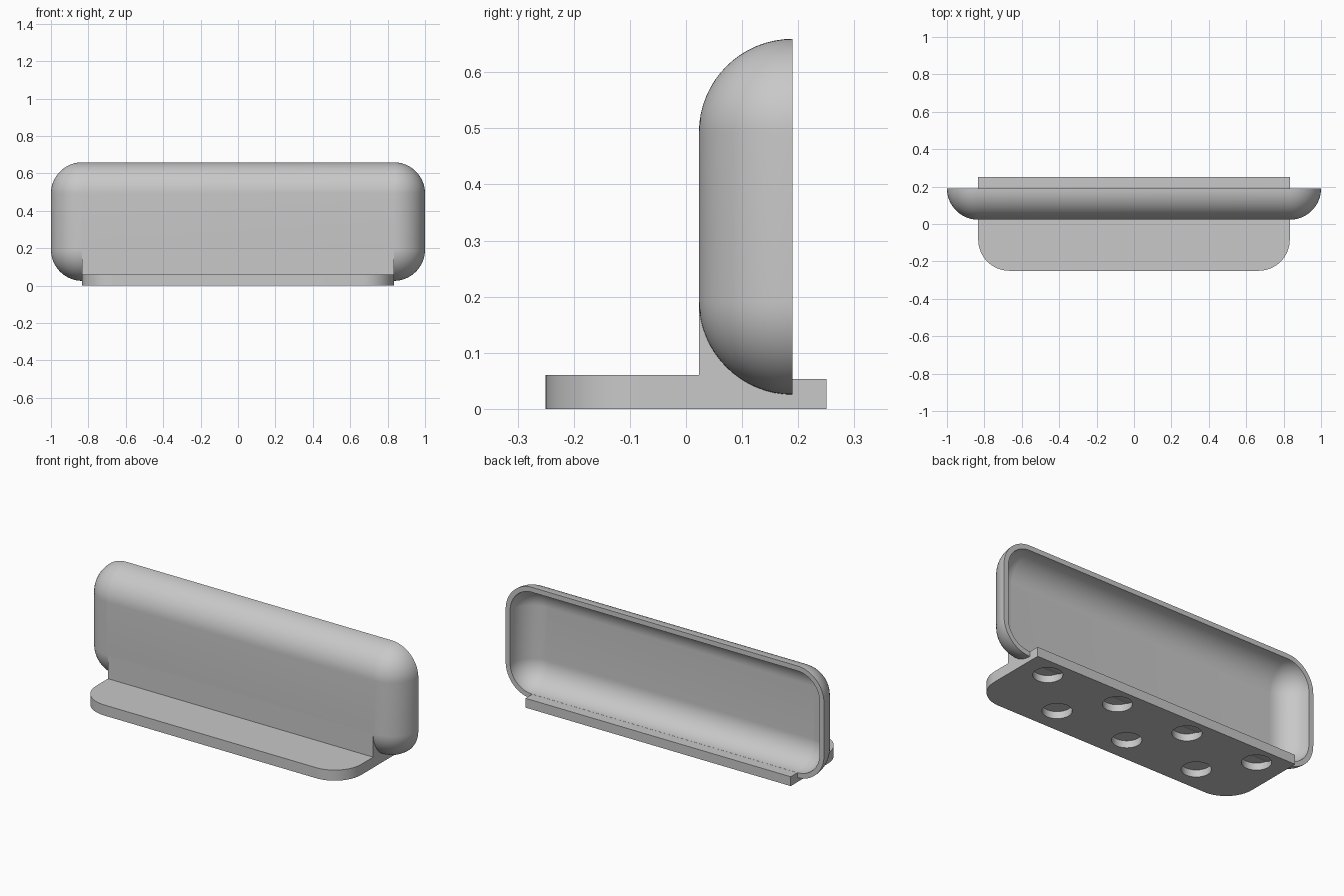
import bpy, bmesh
from math import sin, cos, pi
from mathutils import Matrix, Vector

default = bpy.data.objects.get("Cube")
if default:
    bpy.data.objects.remove(default)

grey = bpy.data.materials.new("plain grey")
grey.use_nodes = True
grey.diffuse_color = (0.58, 0.58, 0.58, 1)
grey.node_tree.nodes["Principled BSDF"].inputs["Base Color"].default_value = (0.58, 0.58, 0.58, 1)

HALF_X = 0.833                 # straight half width shared by shell and foot
HALF_Z, MID_Z = 0.15, 0.3425   # straight half height and centre of the shell
RADIUS, WALL = 0.167, 0.028    # outer fillet and wall thickness
BACK = 0.19                    # y of the open rim
FRONT = BACK - RADIUS
STEPS = 16


def make_object(name, bm):
    bmesh.ops.remove_doubles(bm, verts=bm.verts, dist=1e-5)
    bmesh.ops.recalc_face_normals(bm, faces=bm.faces)
    mesh = bpy.data.meshes.new(name)
    bm.to_mesh(mesh)
    bm.free()
    mesh.materials.append(grey)
    obj = bpy.data.objects.new(name, mesh)
    bpy.context.collection.objects.link(obj)
    return obj


def activate(obj):
    bpy.ops.object.select_all(action="DESELECT")
    obj.select_set(True)
    bpy.context.view_layer.objects.active = obj


def prism(name, outline, direction):
    """Extrude a closed outline into a solid."""
    bm = bmesh.new()
    face = bm.faces.new([bm.verts.new(p) for p in outline])
    new = bmesh.ops.extrude_face_region(bm, geom=[face], use_keep_orig=True)["geom"]
    verts = [v for v in new if isinstance(v, bmesh.types.BMVert)]
    bmesh.ops.translate(bm, verts=verts, vec=Vector(direction))
    return make_object(name, bm)


def ring(bm, radius, y):
    """Rounded rectangle around the shell's straight core."""
    verts = []
    for corner, (sx, sz) in enumerate([(1, 1), (-1, 1), (-1, -1), (1, -1)]):
        for i in range(STEPS + 1):
            a = (corner + i / STEPS) * pi / 2
            verts.append(bm.verts.new((sx * HALF_X + radius * cos(a), y,
                                       MID_Z + sz * HALF_Z + radius * sin(a))))
    return verts


# Hollow shell: front panel, outer fillet, rim, inner fillet, inner panel
bm = bmesh.new()
angles = [i / STEPS * pi / 2 for i in range(STEPS + 1)]
inner = RADIUS - WALL
rings = [ring(bm, RADIUS * sin(a), BACK - RADIUS * cos(a)) for a in angles]
rings += [ring(bm, inner * sin(a), BACK - inner * cos(a)) for a in reversed(angles)]
for low, high in zip(rings, rings[1:]):
    for i in range(len(low)):
        j = (i + 1) % len(low)
        bm.faces.new((low[i], low[j], high[j], high[i]))
for end in (rings[0], rings[-1]):
    bm.faces.new([end[k * (STEPS + 1)] for k in range(4)])
shell = make_object("hollow_shell", bm)

# Front plate with two rounded corners
outline = [(HALF_X, FRONT, 0), (-HALF_X, FRONT, 0)]
for side, start in ((-1, pi), (1, 1.5 * pi)):
    for a in angles:
        outline.append((side * (HALF_X - RADIUS) + RADIUS * cos(start + a),
                        -0.25 + RADIUS + RADIUS * sin(start + a), 0))
plate = prism("front_plate", outline, (0, 0, 0.06))

# Rear support that cradles the lower fillet and passes under the shell
cradle = RADIUS - 0.012
low_z = MID_Z - HALF_Z
profile = [(FRONT, 0), (FRONT, low_z)]
profile += [(BACK - cradle * cos(a), low_z - cradle * sin(a)) for a in angles]
profile += [(BACK, 0.053), (0.25, 0.053), (0.25, 0)]
support = prism("rear_support", [(-HALF_X, y, z) for y, z in profile], (2 * HALF_X, 0, 0))

# Blind round sockets in the underside, staggered in two rows
sockets = {plate: (-0.104, [0.41 - 0.45 * i for i in range(3)]),
           support: (0.14, [0.675 - 0.45 * i for i in range(4)])}
for obj, (y, xs) in sockets.items():
    bm = bmesh.new()
    for x in xs:
        bmesh.ops.create_cone(bm, cap_ends=True, segments=40, radius1=0.075, radius2=0.075,
                              depth=0.08, matrix=Matrix.Translation((x, y, 0)))
    cutter = make_object("socket_cutter", bm)
    cutter.hide_render = True
    mod = obj.modifiers.new("sockets", "BOOLEAN")
    mod.object = cutter
    mod.solver = "EXACT"
    activate(obj)
    bpy.ops.object.modifier_apply(modifier=mod.name)
    bpy.data.objects.remove(cutter)

for obj in (shell, plate, support):
    activate(obj)
    bpy.ops.object.shade_smooth_by_angle(angle=pi / 6)
